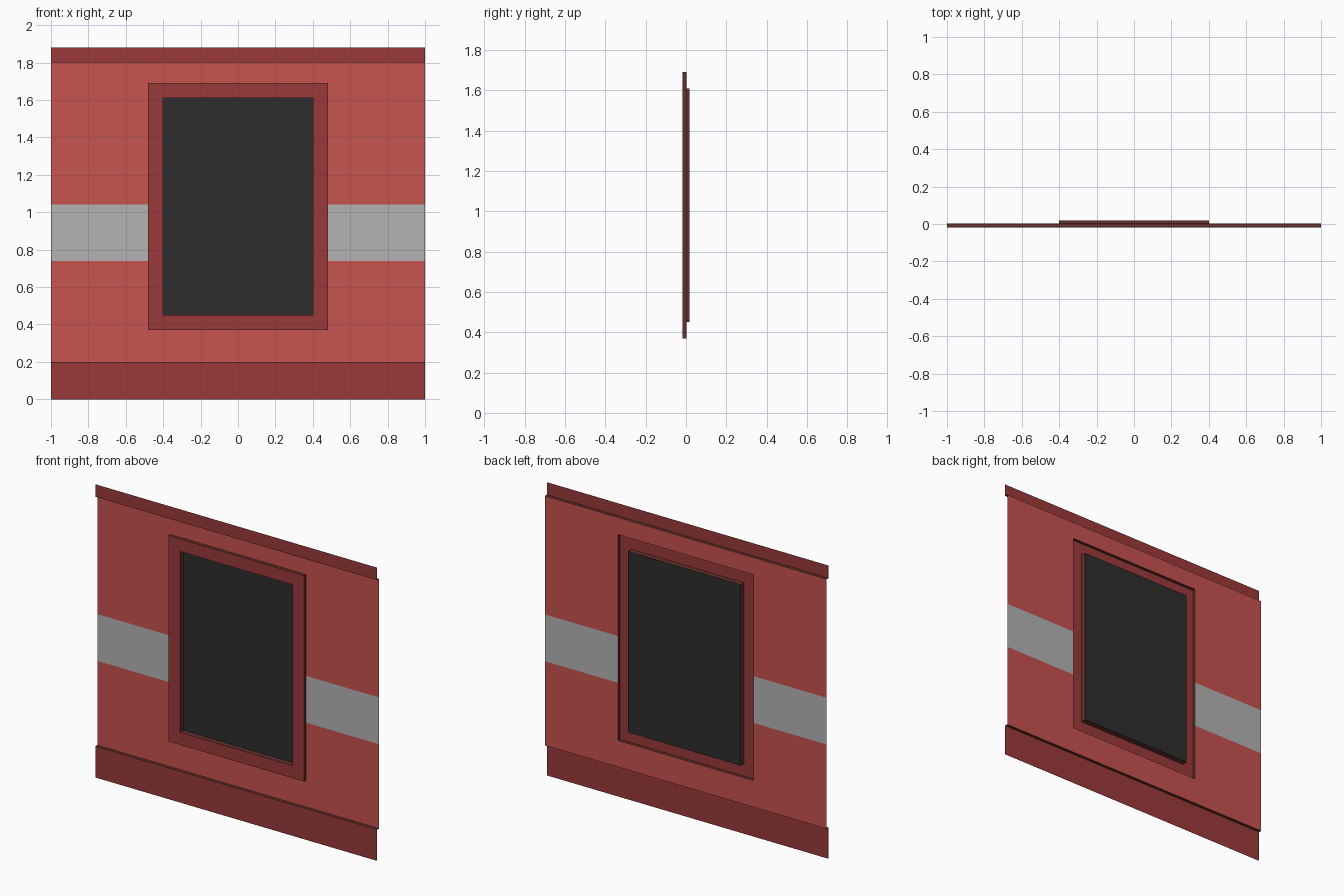
import bpy

if "Cube" in bpy.data.objects:
    bpy.data.objects.remove(bpy.data.objects["Cube"])

FRONT, WALL, BACK = -0.0175, 0.0025, 0.0175   # depths of trim, wall sheet and glass
OUTER = (-0.48, 0.48, 0.37, 1.69)             # frame outline: x0, x1, z0, z1
INNER = (-0.40, 0.40, 0.45, 1.61)             # window outline


def material(name, hex_colour):
    def lin(c):
        c /= 255
        return c / 12.92 if c <= 0.04045 else ((c + 0.055) / 1.055) ** 2.4
    m = bpy.data.materials.new(name)
    m.diffuse_color = [lin((hex_colour >> s) & 255) for s in (16, 8, 0)] + [1]
    m.use_nodes = True
    m.node_tree.nodes["Principled BSDF"].inputs["Base Color"].default_value = m.diffuse_color
    return m


red = material("red paint", 0xC7534F)
dark_red = material("dark red trim", 0x9A3A3A)
grey = material("grey stripe", 0xB3B3B3)
black = material("black glass", 0x2D2D2D)
brown = material("brown edge", 0x62302A)


def sheet(name, quads, mats, indices=None):
    """Object made of separate quads, each given as four points."""
    verts, faces = [], []
    for q in quads:
        faces.append(range(len(verts), len(verts) + 4))
        verts += q
    me = bpy.data.meshes.new(name)
    me.from_pydata(verts, [], [list(f) for f in faces])
    for m in mats:
        me.materials.append(m)
    for p, i in zip(me.polygons, indices or [0] * len(quads)):
        p.material_index = i
    ob = bpy.data.objects.new(name, me)
    bpy.context.collection.objects.link(ob)


def rect(x0, x1, z0, z1, y):
    """Upright rectangle facing the front."""
    return [(x0, y, z0), (x1, y, z0), (x1, y, z1), (x0, y, z1)]


def corners(box, y):
    return rect(*box, y)


def bridge(a, b):
    """Four quads joining two rectangular loops."""
    return [[a[i], a[(i + 1) % 4], b[(i + 1) % 4], b[i]] for i in range(4)]


# Wall sheet with the window opening left out; middle row is the stripe
quads, idx = [], []
xs = (-1, -0.48, 0.48, 1)
zs = (0.2, 0.37, 0.74, 1.04, 1.69, 1.8)
for c in range(3):
    for r in range(5):
        if c == 1 and 0 < r < 4:
            continue
        quads.append(rect(xs[c], xs[c + 1], zs[r], zs[r + 1], WALL))
        idx.append(1 if r == 2 else 0)
sheet("wall_panel", quads, [red, grey], idx)

# Raised bands along the bottom and top, with their ledges
sheet("bottom_band", [rect(-1, 1, 0, 0.2, FRONT)], [dark_red])
sheet("top_band", [rect(-1, 1, 1.8, 1.88, FRONT)], [dark_red])
sheet("bottom_ledge", [[(-1, FRONT, 0.2), (1, FRONT, 0.2), (1, WALL, 0.2), (-1, WALL, 0.2)]], [brown])
sheet("top_ledge", [[(-1, WALL, 1.8), (1, WALL, 1.8), (1, FRONT, 1.8), (-1, FRONT, 1.8)]], [brown])

# Raised window frame, its outer edge and the deep window reveal
sheet("window_frame", bridge(corners(OUTER, FRONT), corners(INNER, FRONT)), [dark_red])
sheet("frame_edge", bridge(corners(OUTER, WALL), corners(OUTER, FRONT)), [brown])
sheet("window_reveal", bridge(corners(INNER, FRONT), corners(INNER, BACK)), [brown])

# Dark glass
sheet("window_glass", [rect(*INNER, BACK)], [black])
